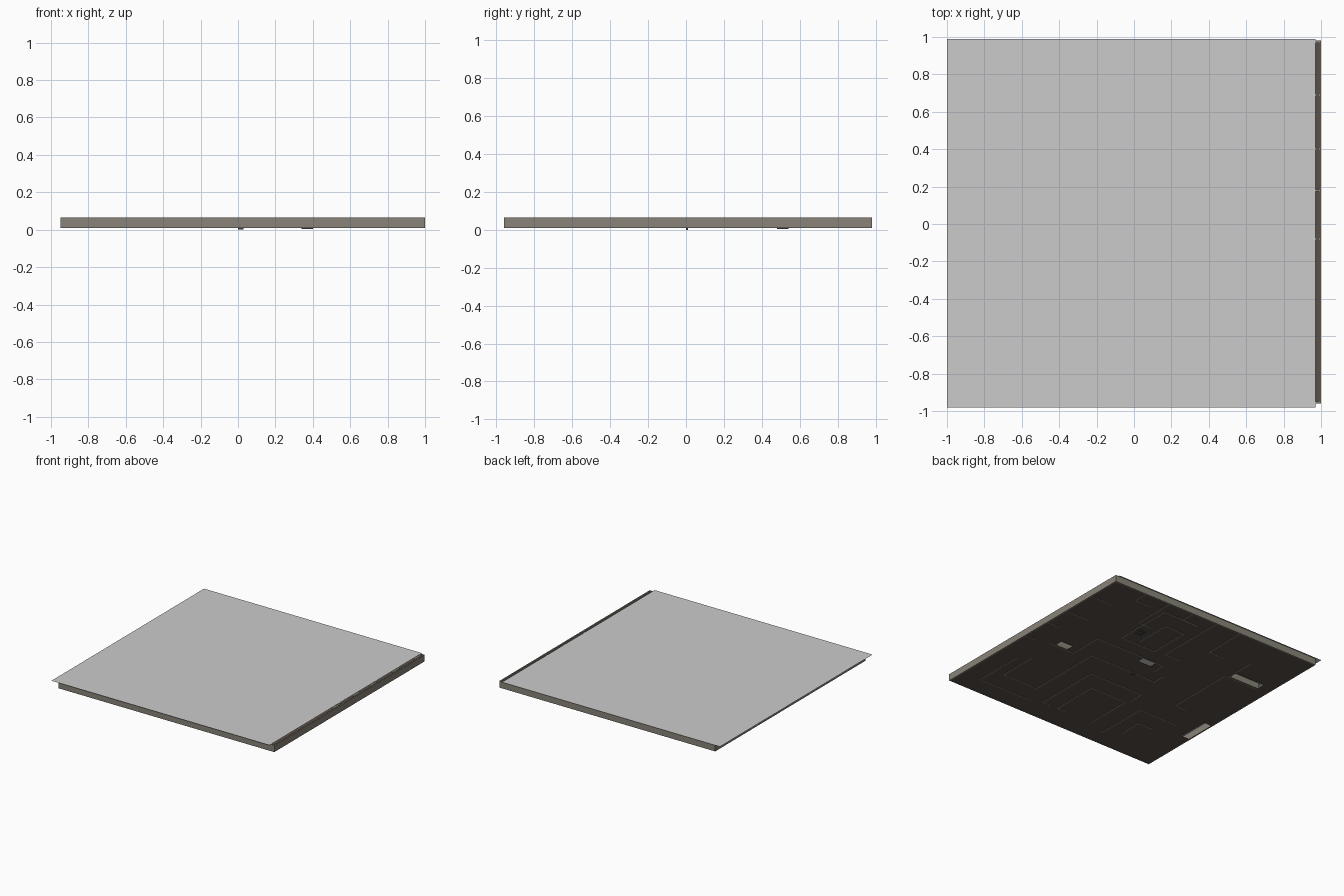
import bpy, bmesh

if "Cube" in bpy.data.objects:
    bpy.data.objects.remove(bpy.data.objects["Cube"])

def material(name, rgb):
    m = bpy.data.materials.new(name)
    m.diffuse_color = (*rgb, 1)
    m.use_nodes = True
    m.node_tree.nodes["Principled BSDF"].inputs["Base Color"].default_value = m.diffuse_color
    return m

WALL = material("warm grey wall", (0.25, 0.23, 0.19))
FLOOR = material("dark brown floor", (0.105, 0.078, 0.064))
ROOF = material("light grey roof", (0.6, 0.6, 0.6))
DARK = material("charcoal", (0.06, 0.06, 0.06))

X0, X1, Y0, Y1 = -0.95, 1.0, -0.96, 0.98   # outer wall limits
ZB, ZT = 0.01, 0.065                       # wall bottom and top
H = 0.0055                                 # half wall thickness

def add_object(name, bm, mat):
    me = bpy.data.meshes.new(name)
    bm.to_mesh(me)
    bm.free()
    me.materials.append(mat)
    ob = bpy.data.objects.new(name, me)
    bpy.context.collection.objects.link(ob)
    return ob

def box(bm, x0, x1, y0, y1, z0, z1):
    for v in bmesh.ops.create_cube(bm, size=1)["verts"]:
        v.co = ((x0 + x1) / 2 + v.co.x * (x1 - x0),
                (y0 + y1) / 2 + v.co.y * (y1 - y0),
                (z0 + z1) / 2 + v.co.z * (z1 - z0))

def wall(bm, x, y, moves):
    """Walk from (x, y), alternating x and y moves, laying wall as we go."""
    for i, d in enumerate(moves):
        nx, ny = (x + d, y) if i % 2 == 0 else (x, y + d)
        box(bm, min(x, nx) - H, max(x, nx) + H,
            min(y, ny) - H, max(y, ny) + H, ZB, ZT)
        x, y = nx, ny

# outer rim
bm = bmesh.new()
w, d = X1 - X0 - 2 * H, Y1 - Y0 - 2 * H
wall(bm, X0 + H, Y0 + H, (w, d, -w, -d))
add_object("outer_wall", bm, WALL)

bm = bmesh.new()
# stubs joined to the right rim
for y, length in ((0.69, 0.19), (0.40, 0.21), (0.18, 0.11), (-0.08, 0.10)):
    wall(bm, X1 - H, y, (-length,))
# walls hanging from the back rim
for i in range(5):
    wall(bm, 0.70 - 0.23 * i, Y1 - H, (0, -0.12 - 0.24 * (i % 2 + i // 3), -0.14))
# nested hooks at the front right and front centre
for i in range(2):
    wall(bm, 0.36 + 0.10 * i, -0.80 + 0.17 * i, (0.47 - 0.19 * i, 0.42 - 0.09 * i))
    wall(bm, 0.18 - 0.14 * i, -0.76, (0.07, 0.56 - 0.16 * i, -0.49 + 0.16 * i, -0.13 - 0.26 * i))
# long stepped walls through the middle
wall(bm, 0.77, -0.05, (-0.22, 0.285, -0.64, -0.10))
wall(bm, 0.42, -0.64, (0, 0.65, -0.61, 0.09))
# front left and left rooms
wall(bm, -0.35, -0.81, (-0.03, 0.43, -0.37))
wall(bm, -0.50, -0.72, (0, 0.18, -0.14))
wall(bm, -0.66, -0.16, (0.12, 0.58, -0.32))
wall(bm, -0.57, 0.42, (0, 0.26))
# back right spiral
wall(bm, 0.28, 0.40, (0, 0.30, -0.18, -0.34, 0.32, 0.50, -0.32))
add_object("maze_walls", bm, WALL)

# floor sheet with a few rectangular openings
holes = [(-0.85, -0.57, 0.43, 0.50), (-0.94, -0.87, -0.48, -0.22),
         (0.62, 0.73, -0.04, 0.03), (-0.02, 0.10, 0.17, 0.23)]
xs = sorted({X0 + H, X1 - H, *[v for o in holes for v in o[:2]]})
ys = sorted({Y0 + H, Y1 - H, *[v for o in holes for v in o[2:]]})

def sheet(bm, xa, xb, ya, yb, z):
    bm.faces.new([bm.verts.new((x, y, z)) for x, y in
                  ((xa, ya), (xb, ya), (xb, yb), (xa, yb))])

bm = bmesh.new()
for xa, xb in zip(xs, xs[1:]):
    for ya, yb in zip(ys, ys[1:]):
        mx, my = (xa + xb) / 2, (ya + yb) / 2
        if not any(o[0] < mx < o[1] and o[2] < my < o[3] for o in holes):
            sheet(bm, xa, xb, ya, yb, 0.012)
bmesh.ops.remove_doubles(bm, verts=bm.verts, dist=1e-5)
add_object("floor", bm, FLOOR)

# small pegs poking below the floor
bm = bmesh.new()
box(bm, 0.34, 0.40, 0.48, 0.54, 0.004, 0.013)
box(bm, 0.0, 0.03, 0.0, 0.01, 0.0, 0.013)
add_object("floor_pegs", bm, DARK)

# thin roof sheet, shifted off the walls
bm = bmesh.new()
sheet(bm, -1, 0.97, -0.98, 0.99, 0.066)
add_object("roof_sheet", bm, ROOF)
